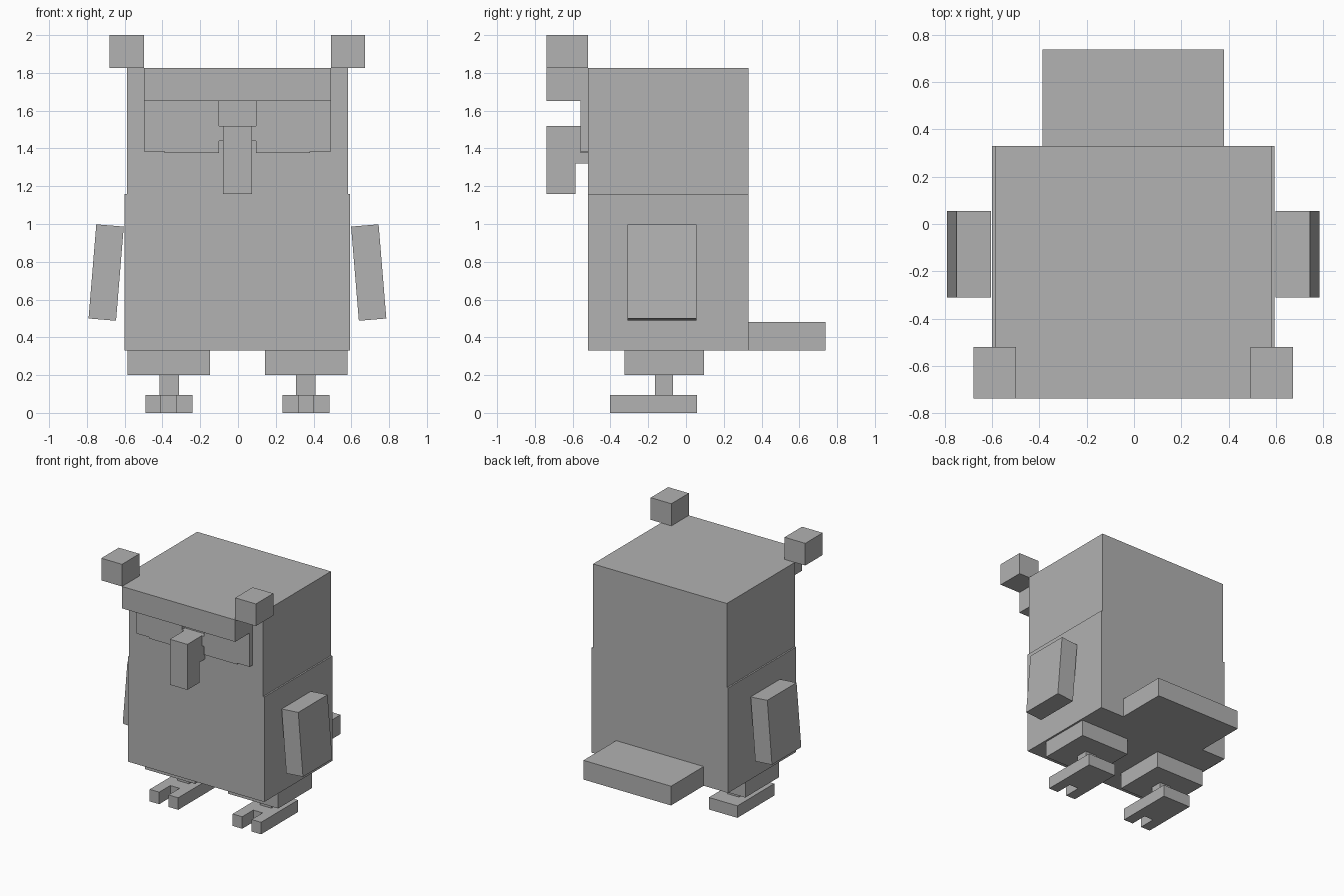
import bpy, bmesh, math
from mathutils import Matrix, Vector

if "Cube" in bpy.data.objects:
    bpy.data.objects.remove(bpy.data.objects["Cube"], do_unlink=True)

CX = -0.003  # mirror plane

grey = bpy.data.materials.new("plain_grey")
grey.use_nodes = True
GREY = (0.445, 0.445, 0.445, 1)
grey.diffuse_color = GREY
grey.node_tree.nodes["Principled BSDF"].inputs["Base Color"].default_value = GREY


def finish(name, bm):
    bmesh.ops.recalc_face_normals(bm, faces=bm.faces)
    mesh = bpy.data.meshes.new(name)
    bm.to_mesh(mesh)
    bm.free()
    mesh.materials.append(grey)
    obj = bpy.data.objects.new(name, mesh)
    bpy.context.scene.collection.objects.link(obj)
    return obj


def box(name, x, y, z, tilt=0):
    """Box from (min, max) ranges, tilted about y through its centre."""
    bm = bmesh.new()
    size = [r[1] - r[0] for r in (x, y, z)]
    centre = Vector([(r[0] + r[1]) / 2 for r in (x, y, z)])
    centre.x += CX
    bmesh.ops.create_cube(bm, size=1, matrix=Matrix.Translation(centre)
                          @ Matrix.Rotation(tilt, 4, 'Y') @ Matrix.Diagonal((*size, 1)))
    return finish(name, bm)


def prism(name, points, axis, low, high):
    """Extrude a 2D outline along one axis."""
    bm = bmesh.new()
    verts = []
    for p in points:
        co = list(p)
        co.insert(axis, low)
        verts.append(bm.verts.new((co[0] + CX, co[1], co[2])))
    face = bm.faces.new(verts)
    out = bmesh.ops.extrude_face_region(bm, geom=[face])
    push = Vector((0, 0, 0))
    push[axis] = high - low
    bmesh.ops.translate(bm, vec=push, verts=[v for v in out["geom"]
                                             if isinstance(v, bmesh.types.BMVert)])
    return finish(name, bm)


# Body, head and tail
box("body", (-0.597, 0.597), (-0.52, 0.33), (0.33, 1.16))
box("head", (-0.585, 0.585), (-0.52, 0.33), (1.16, 1.825))
box("tail", (-0.383, 0.383), (0.33, 0.738), (0.33, 0.482))

# Brow, eye mask and beak
box("brow", (-0.495, 0.495), (-0.738, -0.52), (1.652, 1.825))
half = [(0.098, 1.652), (0.495, 1.652), (0.495, 1.385), (0.385, 1.385),
        (0.385, 1.375), (0.098, 1.375), (0.098, 1.44)]
# the outline keeps a gap above and a notch below the bridge
right_side = [(0.098, 1.52)] + half
prism("eye_mask", right_side + [(-x, z) for x, z in reversed(right_side)],
      1, -0.558, -0.52)
prism("beak", [(-0.738, 1.16), (-0.738, 1.52), (-0.52, 1.52), (-0.52, 1.32),
               (-0.585, 1.32), (-0.585, 1.16)], 0, -0.077, 0.077)

# Paired parts
for side, s in (("left", 1), ("right", -1)):
    def span(a, b):
        return tuple(sorted((s * a, s * b)))

    box(side + "_ear", span(0.495, 0.676), (-0.738, -0.52), (1.825, 2.0))
    box(side + "_wing", span(0.622, 0.768), (-0.31, 0.056), (0.493, 0.993),
        -s * math.radians(4.7))
    box(side + "_thigh", span(0.145, 0.582), (-0.325, 0.095), (0.2, 0.33))
    box(side + "_shin", span(0.31, 0.412), (-0.165, -0.07), (0.095, 0.2))
    prism(side + "_foot",
          [(s * x, y) for x, y in [
              (0.238, -0.403), (0.322, -0.403), (0.322, -0.265), (0.404, -0.265),
              (0.404, -0.403), (0.487, -0.403), (0.487, 0.058), (0.238, 0.058)]],
          2, 0, 0.095)
